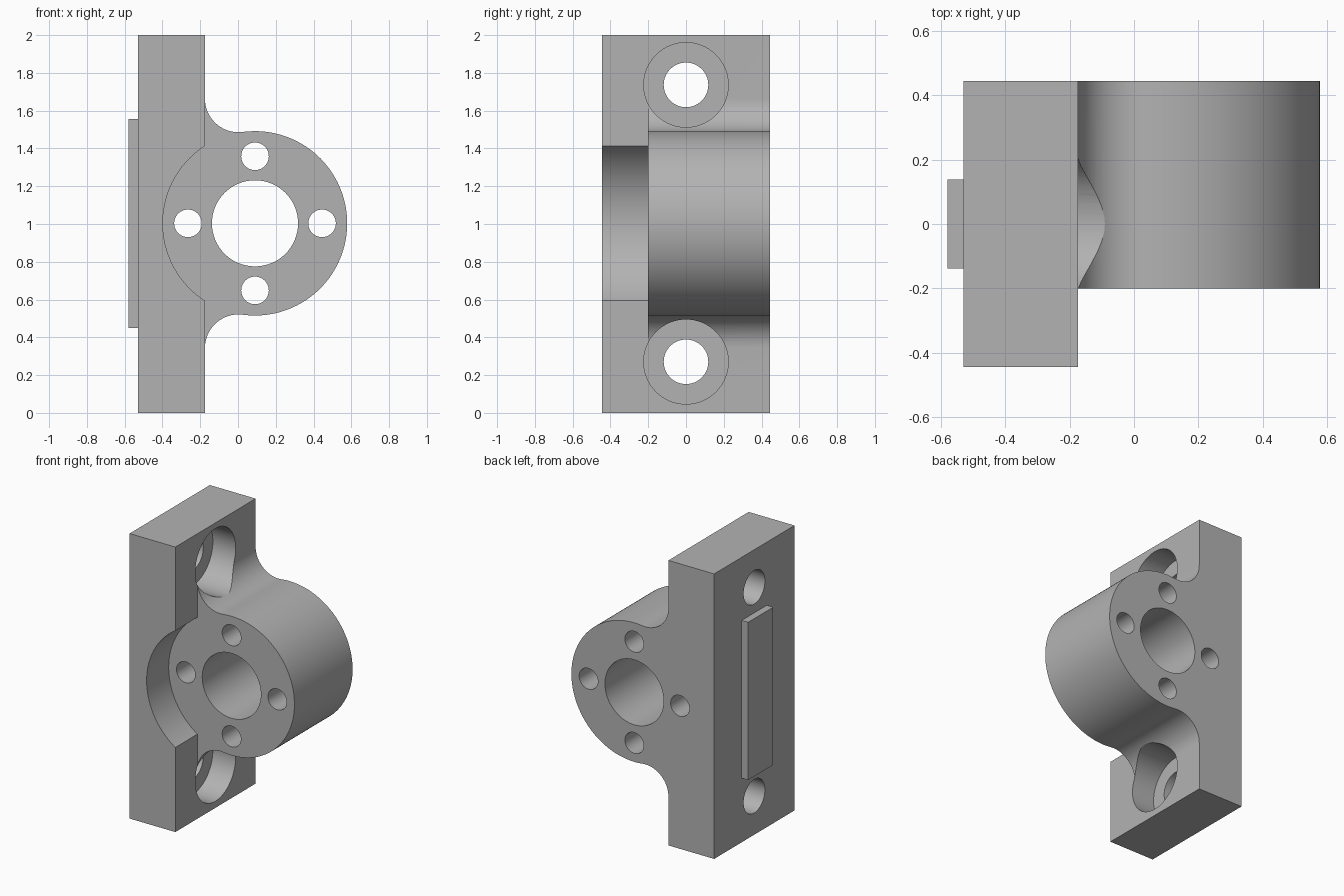
import bpy, bmesh, math
from mathutils import Vector

if "Cube" in bpy.data.objects:
    bpy.data.objects.remove(bpy.data.objects["Cube"])

CX, CZ, R = 0.09, 1.0035, 0.488      # boss axis and radius
PX0, PX1, HY = -0.53, -0.175, 0.445  # plate thickness range and half depth
FRONT, FILLET = -0.2, 0.178          # boss front face, fillet radius

metal = bpy.data.materials.new("grey metal")
metal.diffuse_color = (0.45, 0.45, 0.45, 1)
metal.use_nodes = True
metal.node_tree.nodes["Principled BSDF"].inputs["Base Color"].default_value = metal.diffuse_color


def prism(name, pts, axis, a, b):
    """Extrude a closed 2D outline along 'x' (pts = y,z) or 'y' (pts = x,z)."""
    def place(p, d):
        return (p[0], d, p[1]) if axis == "y" else (d, p[0], p[1])
    bm = bmesh.new()
    face = bm.faces.new([bm.verts.new(place(p, a)) for p in pts])
    new = bmesh.ops.extrude_face_region(bm, geom=[face])["geom"]
    step = Vector(place((0, 0), b - a))
    bmesh.ops.translate(bm, vec=step, verts=[v for v in new if isinstance(v, bmesh.types.BMVert)])
    bmesh.ops.recalc_face_normals(bm, faces=bm.faces)
    mesh = bpy.data.meshes.new(name)
    bm.to_mesh(mesh)
    bm.free()
    mesh.materials.append(metal)
    obj = bpy.data.objects.new(name, mesh)
    bpy.context.collection.objects.link(obj)
    return obj


def arc(cx, cz, r, a0, a1, n):
    return [(cx + r * math.cos(a0 + (a1 - a0) * i / n),
             cz + r * math.sin(a0 + (a1 - a0) * i / n)) for i in range(n + 1)]


def circle(cx, cz, r, n=64):
    return arc(cx, cz, r, 0, 2 * math.pi, n)[:-1]


def combine(target, tool, operation="DIFFERENCE"):
    tool.hide_render = True
    mod = target.modifiers.new(tool.name, "BOOLEAN")
    mod.object, mod.operation, mod.solver = tool, operation, "EXACT"
    with bpy.context.temp_override(object=target, active_object=target, selected_objects=[target]):
        bpy.ops.object.modifier_apply(modifier=mod.name)
    bpy.data.objects.remove(tool)


# Plate, fillets and boss as one outline (upper half mirrored to the lower half)
fx = PX1 + FILLET
h = math.sqrt((R + FILLET) ** 2 - (fx - CX) ** 2)
join = math.atan2(h, fx - CX)
upper = arc(fx, CZ + h, FILLET, math.pi, math.pi + join, 24)
lower = [(x, 2 * CZ - z) for x, z in reversed(upper)]
boss = arc(CX, CZ, R, join, -join, 96)[1:-1]
outline = [(PX0, 0), (PX0, 2), (PX1, 2)] + upper + boss + lower + [(PX1, 0)]
body = prism("bearing_bracket", outline, "y", -HY, HY)

# Boss set back from the front, leaving a round recess in the plate
a = math.acos((PX1 - CX) / R)
recess = arc(CX, CZ, R, a, 2 * math.pi - a, 48)
recess = [(PX1, 1.9)] + recess + [(PX1, 0.1), (0.8, 0.1), (0.8, 1.9)]
combine(body, prism("recess_cutter", recess, "y", -0.7, FRONT))

# Locating key on the back of the plate
key = [(-0.139, 0.45), (0.139, 0.45), (0.139, 1.557), (-0.139, 1.557)]
combine(body, prism("locating_key", key, "x", -0.58, -0.5), "UNION")

# Main bore and four small holes around it
combine(body, prism("bore_cutter", circle(CX, CZ, 0.228), "y", -0.7, 0.7))
for dx, dz in ((1, 0), (0, 1), (-1, 0), (0, -1)):
    hole = circle(CX + 0.355 * dx, CZ + 0.355 * dz, 0.073, 40)
    combine(body, prism("small_hole_cutter", hole, "y", -0.7, 0.7))

# Counterbored mounting holes, also cutting into the fillets
for side in (1, -1):
    z = CZ + 0.733 * side
    combine(body, prism("counterbore_cutter", circle(0, z, 0.224), "x", -0.352, 0.8))
    combine(body, prism("screw_hole_cutter", circle(0, z, 0.118), "x", -0.8, 0.8))

# Smooth curved walls, sharp rims
bpy.ops.object.select_all(action="DESELECT")
body.select_set(True)
bpy.context.view_layer.objects.active = body
bpy.ops.object.shade_smooth_by_angle(angle=math.radians(25))
